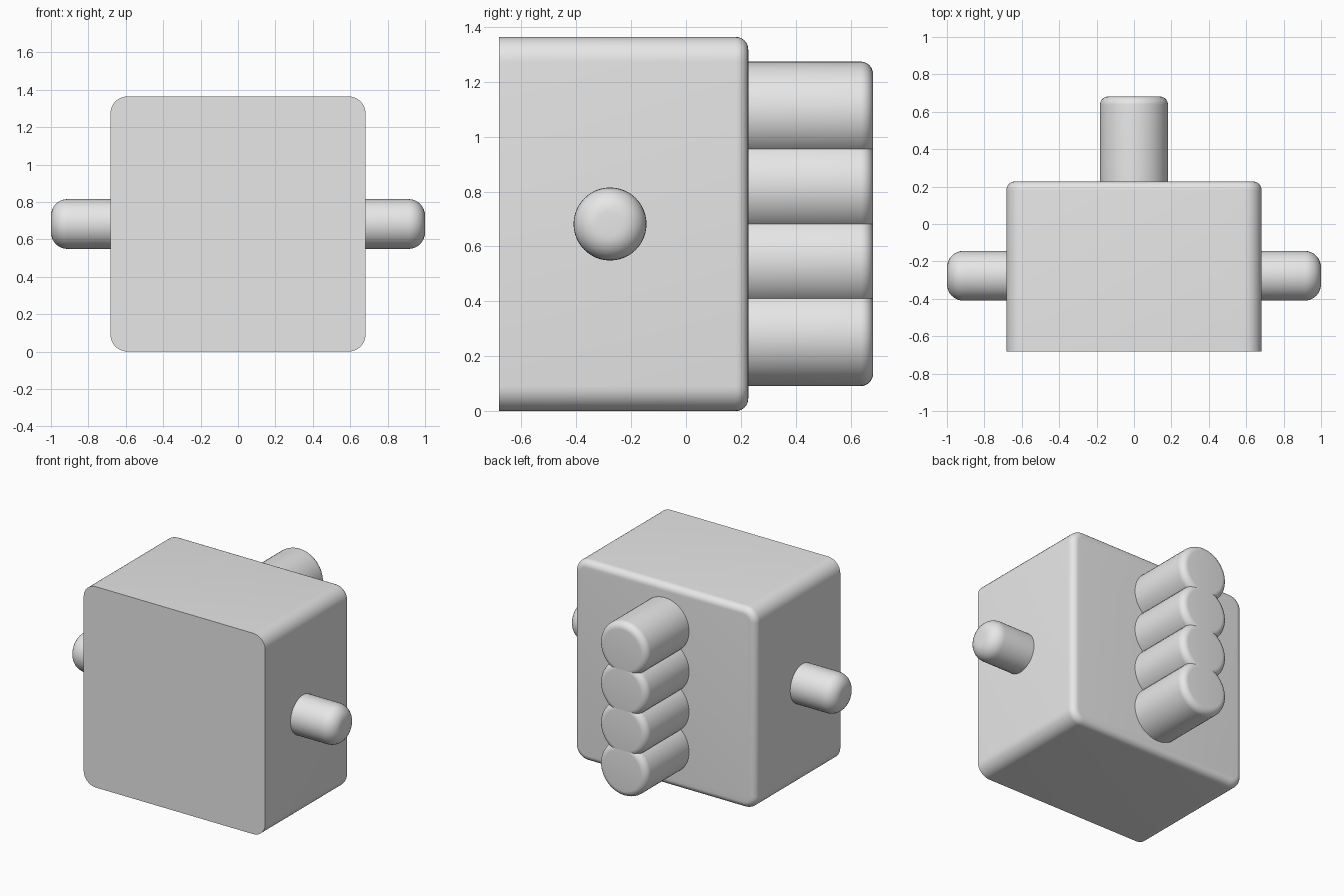
import bpy
import bmesh
import math
from mathutils import Matrix, Vector

if "Cube" in bpy.data.objects:
    bpy.data.objects.remove(bpy.data.objects["Cube"], do_unlink=True)

# Single grey finish
grey = bpy.data.materials.new("light_grey")
grey.use_nodes = True
colour = (0.8, 0.8, 0.8, 1)
grey.diffuse_color = colour
grey.node_tree.nodes["Principled BSDF"].inputs["Base Color"].default_value = colour


def finish(bm, name):
    bmesh.ops.recalc_face_normals(bm, faces=bm.faces)
    mesh = bpy.data.meshes.new(name)
    bm.to_mesh(mesh)
    bm.free()
    mesh.materials.append(grey)
    obj = bpy.data.objects.new(name, mesh)
    bpy.context.collection.objects.link(obj)
    bpy.ops.object.select_all(action="DESELECT")
    bpy.context.view_layer.objects.active = obj
    obj.select_set(True)
    bpy.ops.object.shade_smooth_by_angle(angle=math.radians(30))
    return obj


def round_edges(bm, edges, radius, segments=8):
    bmesh.ops.bevel(bm, geom=edges, offset=radius, offset_type="OFFSET",
                    segments=segments, profile=0.5, affect="EDGES",
                    clamp_overlap=True)


def peg(name, base, tip, radius, rounding):
    """Cylinder from base to tip with a rounded tip rim."""
    base, tip = Vector(base), Vector(tip)
    axis = tip - base
    bm = bmesh.new()
    bmesh.ops.create_cone(bm, cap_ends=True, segments=48, radius1=radius,
                          radius2=radius, depth=axis.length)
    rim = [e for e in bm.edges if all(v.co.z > 0 for v in e.verts)]
    round_edges(bm, rim, rounding)
    turn = axis.to_track_quat("Z", "Y").to_matrix().to_4x4()
    bm.transform(Matrix.Translation((base + tip) / 2) @ turn)
    return finish(bm, name)


# Body: rounded long edges, softened back rim, sharp flat front
HALF, BACK = 0.682, 0.227
bm = bmesh.new()
bmesh.ops.create_cube(bm, size=1)
bm.transform(Matrix.Translation((0, (BACK - HALF) / 2, HALF))
             @ Matrix.Diagonal((2 * HALF, BACK + HALF, 2 * HALF, 1)))
long_edges = [e for e in bm.edges
              if abs(e.verts[0].co.y - e.verts[1].co.y) > 0.5]
round_edges(bm, long_edges, 0.091)
back_rim = [e for e in bm.edges
            if all(v.co.y > BACK - 0.001 for v in e.verts)]
round_edges(bm, back_rim, 0.045)
finish(bm, "body")

# Column of overlapping pegs on the back
for i in range(4):
    z = 0.273 * (i + 1)
    peg(f"back_peg_{i + 1}", (0, BACK - 0.03, z), (0, HALF, z), 0.182, 0.045)

# Side pegs
for side, sign in (("left", 1), ("right", -1)):
    peg(f"{side}_side_peg", (sign * 0.65, -0.277, HALF),
        (sign, -0.277, HALF), 0.133, 0.088)
